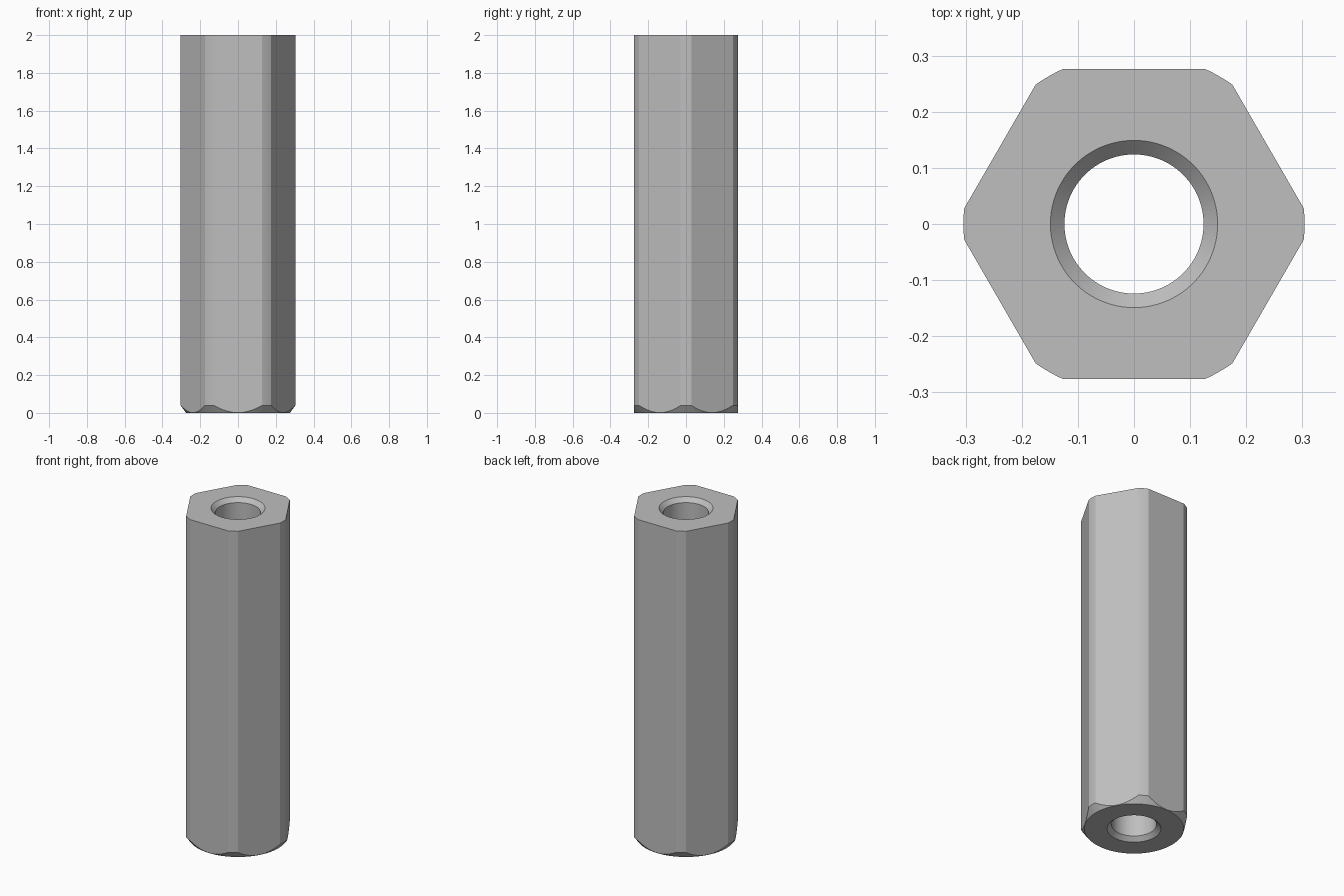
import bpy
import bmesh
from math import cos, sin, pi, radians

cube = bpy.data.objects.get("Cube")
if cube:
    bpy.data.objects.remove(cube, do_unlink=True)

HEIGHT = 2.0
FLAT = 0.276            # centre to flat side
ROUND = 0.304           # rounded corner radius
BORE = 0.124
MOUTH = 0.149           # countersunk bore opening
SINK = MOUTH - BORE
CHAMFER = 0.04

steel = bpy.data.materials.new("grey steel")
steel.use_nodes = True
steel.diffuse_color = (0.52, 0.52, 0.52, 1)
steel.node_tree.nodes["Principled BSDF"].inputs["Base Color"].default_value = (0.52, 0.52, 0.52, 1)


def lathe(name, profile, sides):
    """Turn a closed (radius, z) profile around the z axis."""
    bm = bmesh.new()
    rings = []
    for i in range(sides):
        a = 2 * pi * i / sides
        rings.append([bm.verts.new((r * cos(a), r * sin(a), z)) for r, z in profile])
    for i, ring in enumerate(rings):
        after = rings[(i + 1) % sides]
        for j in range(len(profile)):
            k = (j + 1) % len(profile)
            bm.faces.new((ring[j], after[j], after[k], ring[k]))
    bmesh.ops.recalc_face_normals(bm, faces=bm.faces)
    mesh = bpy.data.meshes.new(name)
    bm.to_mesh(mesh)
    bm.free()
    mesh.materials.append(steel)
    obj = bpy.data.objects.new(name, mesh)
    bpy.context.collection.objects.link(obj)
    return obj


# Hexagonal bar, longer than needed so the turned shape trims both ends
corner = FLAT / cos(pi / 6)
body = lathe("hex_standoff",
             [(0.05, -0.1), (corner, -0.1), (corner, HEIGHT + 0.1), (0.05, HEIGHT + 0.1)], 6)

# Turned shape: rounded corners, chamfered foot and countersunk bore
turned = lathe("turned_cutter", [
    (MOUTH, 0), (FLAT - 0.001, 0), (ROUND, CHAMFER), (ROUND, HEIGHT),
    (MOUTH, HEIGHT), (BORE, HEIGHT - SINK), (BORE, SINK)], 120)
turned.hide_render = True

trim = body.modifiers.new("trim", 'BOOLEAN')
trim.operation = 'INTERSECT'
trim.solver = 'EXACT'
trim.object = turned

bpy.ops.object.select_all(action='DESELECT')
body.select_set(True)
bpy.context.view_layer.objects.active = body
bpy.ops.object.modifier_apply(modifier=trim.name)
bpy.data.objects.remove(turned, do_unlink=True)
bpy.ops.object.shade_smooth_by_angle(angle=radians(15))
